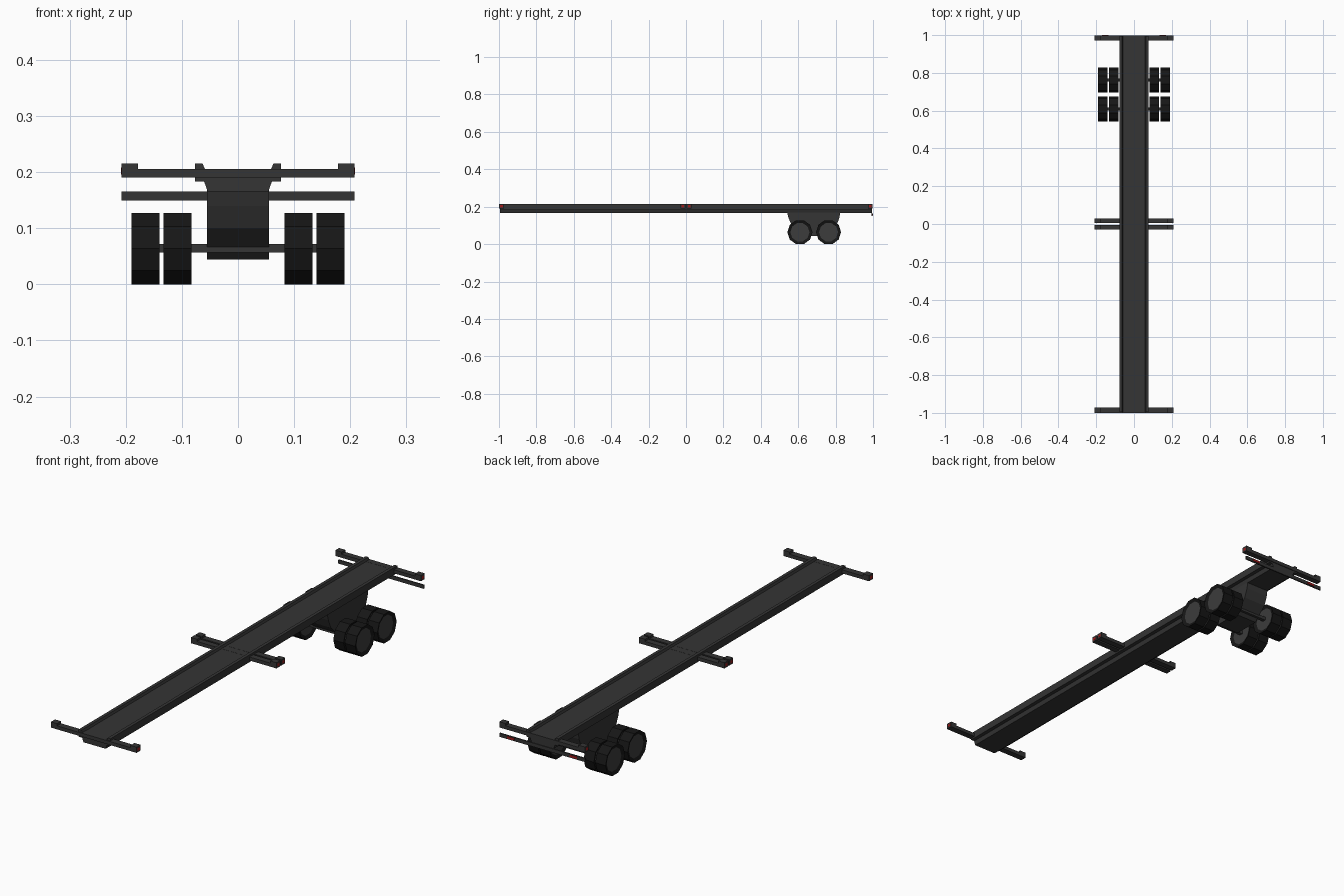
import bpy, bmesh, math
from mathutils import Matrix

if "Cube" in bpy.data.objects:
    bpy.data.objects.remove(bpy.data.objects["Cube"])


def mat(name, r, g, b):
    m = bpy.data.materials.new(name)
    m.diffuse_color = (r, g, b, 1)
    m.use_nodes = True
    m.node_tree.nodes["Principled BSDF"].inputs["Base Color"].default_value = m.diffuse_color
    return m


STEEL = mat("dark_steel", 0.035, 0.035, 0.035)
TYRE = mat("tyre_rubber", 0.008, 0.008, 0.008)
HUB = mat("hub_grey", 0.045, 0.045, 0.045)
RED = mat("lamp_red", 0.35, 0.01, 0.01)


def finish(name, bm, *mats):
    bmesh.ops.recalc_face_normals(bm, faces=bm.faces)
    me = bpy.data.meshes.new(name)
    bm.to_mesh(me)
    bm.free()
    for m in mats:
        me.materials.append(m)
    ob = bpy.data.objects.new(name, me)
    bpy.context.collection.objects.link(ob)
    return ob


def box(name, x0, x1, y0, y1, z0, z1, m=STEEL):
    bm = bmesh.new()
    bmesh.ops.create_cube(bm, size=1)
    for v in bm.verts:
        v.co = ((x0 + x1) / 2 + v.co.x * (x1 - x0),
                (y0 + y1) / 2 + v.co.y * (y1 - y0),
                (z0 + z1) / 2 + v.co.z * (z1 - z0))
    return finish(name, bm, m)


def extrude(name, pts, vec, m=STEEL):
    bm = bmesh.new()
    f = bm.faces.new([bm.verts.new(p) for p in pts])
    r = bmesh.ops.extrude_face_region(bm, geom=[f])
    bmesh.ops.translate(bm, vec=vec, verts=[g for g in r["geom"] if isinstance(g, bmesh.types.BMVert)])
    return finish(name, bm, m)


# Main spine: tapered box with raised side rails
spine = [(-0.061, 0.205), (0.061, 0.205), (0.061, 0.185), (0.054, 0.165), (-0.054, 0.165), (-0.061, 0.185)]
extrude("main_spine", [(x, -0.995, z) for x, z in spine], (0, 1.99, 0))
rail = [(0.063, 0.215), (0.077, 0.215), (0.077, 0.183), (0.058, 0.183), (0.058, 0.203)]
for s, side in ((-1, "left"), (1, "right")):
    extrude(side + "_rail", [(s * x, -0.995, z) for x, z in rail], (0, 1.99, 0))

# Cross bars with raised corner locks and red side markers
for label, y0, y1 in (("front", -1.0, -0.972), ("middle_front", -0.03, -0.004),
                      ("middle_rear", 0.004, 0.03), ("rear", 0.972, 0.998)):
    box(label + "_cross_bar", -0.208, 0.208, y0, y1, 0.19, 0.2055)
    for s in (-1, 1):
        a, b = sorted((s * 0.178, s * 0.208))
        box(label + "_corner_lock", a, b, y0, y1, 0.19, 0.215)
        a, b = sorted((s * 0.207, s * 0.2085))
        box(label + "_side_marker", a, b, y0 + 0.006, y1 - 0.006, 0.196, 0.208, RED)

# Thin rear bumper with lamps
box("rear_bumper", -0.208, 0.208, 0.992, 0.998, 0.149, 0.165)
for s in (-1, 1):
    a, b = sorted((s * 0.135, s * 0.17))
    box("rear_lamp", a, b, 0.997, 1.0, 0.153, 0.162, RED)

# Suspension housing
housing = [(0.54, 0.17), (0.825, 0.17), (0.82, 0.14), (0.805, 0.1), (0.745, 0.044),
           (0.625, 0.044), (0.565, 0.1), (0.548, 0.14)]
extrude("suspension_housing", [(-0.055, y, z) for y, z in housing], (0.11, 0, 0))


# Ten-sided wheel with inset hub on both faces
def wheel(name, x, y, width):
    bm = bmesh.new()
    bmesh.ops.create_cone(bm, cap_ends=True, segments=10, radius1=0.067, radius2=0.067, depth=width)
    caps = [f for f in bm.faces if len(f.verts) == 10]
    bmesh.ops.inset_individual(bm, faces=caps, thickness=0.016)
    for f in caps:
        f.material_index = 1
        d = -0.006 * (1 if f.calc_center_median().z > 0 else -1)
        for v in f.verts:
            v.co.z += d
    # put corners at the fore and aft points, flats at top and bottom
    for v in bm.verts:
        a = math.atan2(v.co.y, v.co.x)
        k = round(a / (math.pi / 10))
        if k % 2:
            v.co = Matrix.Rotation(math.pi / 10, 3, 'Z') @ v.co
    bm.transform(Matrix.Translation((x, y, 0.0637)) @ Matrix(((0, 0, 1, 0), (1, 0, 0, 0), (0, 1, 0, 0), (0, 0, 0, 1))))
    finish(name, bm, TYRE, HUB)


for y, label in ((0.609, "front"), (0.762, "rear")):
    box(label + "_axle", -0.175, 0.175, y - 0.008, y + 0.008, 0.057, 0.072)
    for s in (-1, 1):
        wheel(label + "_inner_wheel", s * 0.108, y, 0.05)
        wheel(label + "_outer_wheel", s * 0.165, y, 0.05)
